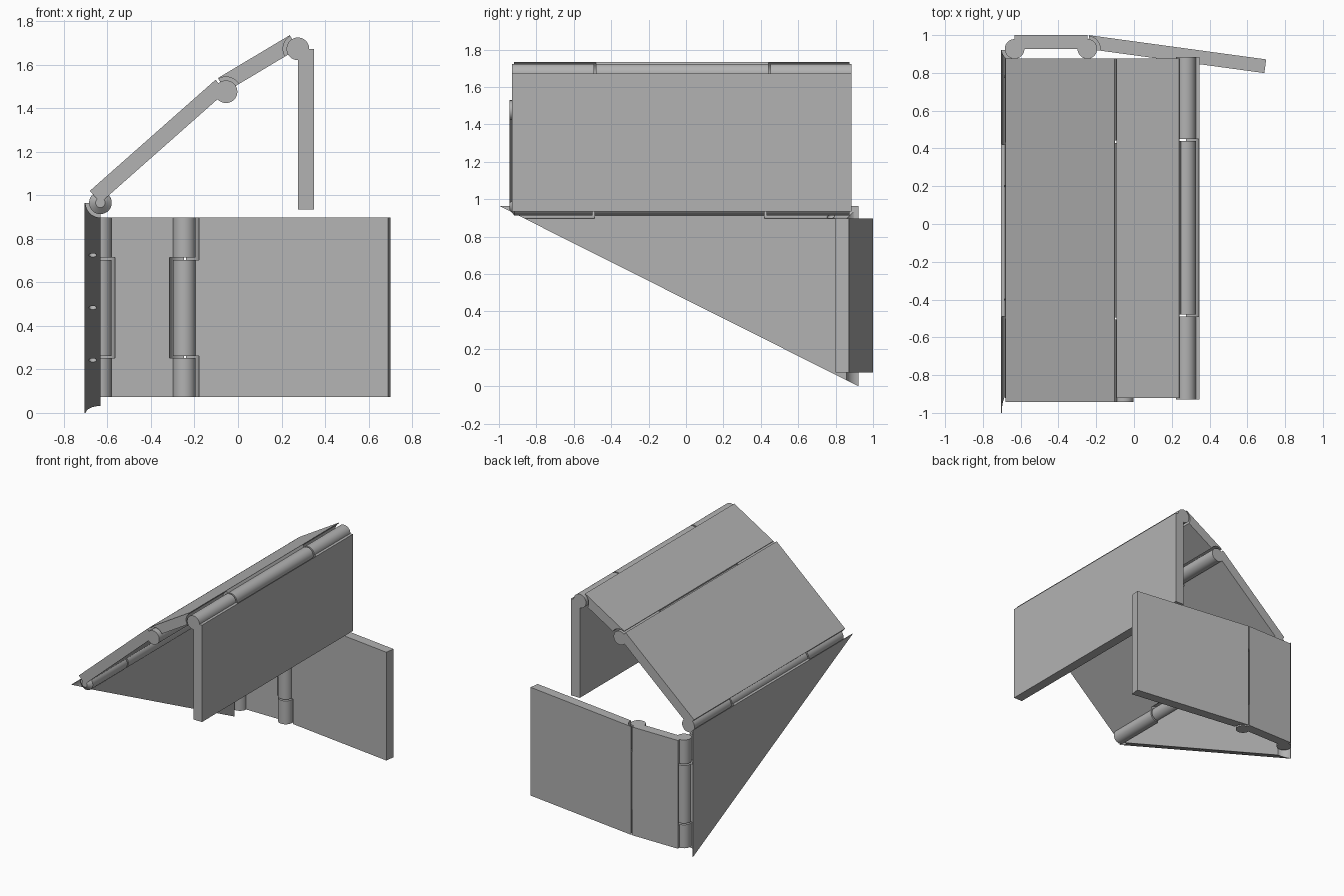
import bpy, bmesh, math
from mathutils import Matrix, Vector

if "Cube" in bpy.data.objects:
    bpy.data.objects.remove(bpy.data.objects["Cube"])

T = 0.073          # leaf thickness
R = 0.052          # knuckle radius
CLEAR = 0.068      # socket radius
GAP = 0.011        # axial gap between knuckles

grey = bpy.data.materials.new("light grey")
grey.diffuse_color = (0.45, 0.45, 0.45, 1)
grey.use_nodes = True
grey.node_tree.nodes["Principled BSDF"].inputs["Base Color"].default_value = grey.diffuse_color


def make(name, bm, M=Matrix()):
    bmesh.ops.recalc_face_normals(bm, faces=bm.faces)
    bm.transform(M)
    me = bpy.data.meshes.new(name)
    bm.to_mesh(me)
    bm.free()
    ob = bpy.data.objects.new(name, me)
    bpy.context.collection.objects.link(ob)
    return ob


def prism(name, pts, lo, hi, M=Matrix()):
    """Extrude a 2D outline along local z."""
    bm = bmesh.new()
    f = bm.faces.new([bm.verts.new((x, y, lo)) for x, y in pts])
    ext = bmesh.ops.extrude_face_region(bm, geom=[f])["geom"]
    bmesh.ops.translate(bm, vec=(0, 0, hi - lo),
                        verts=[v for v in ext if isinstance(v, bmesh.types.BMVert)])
    return make(name, bm, M)


def rod(d, lo, hi, r, M, r2=None, seg=48):
    """Cylinder along local z, centred on (d, 0)."""
    bm = bmesh.new()
    bmesh.ops.create_cone(bm, cap_ends=True, segments=seg, radius1=r, radius2=r2 or r,
                          depth=hi - lo,
                          matrix=Matrix.Translation((d, 0, (lo + hi) / 2)))
    return make("tool", bm, M)


def combine(ob, tool, op):
    """Apply one boolean and remove the tool."""
    m = ob.modifiers.new("b", "BOOLEAN")
    m.operation, m.solver, m.object = op, "EXACT", tool
    dg = bpy.context.evaluated_depsgraph_get()
    me = bpy.data.meshes.new_from_object(ob.evaluated_get(dg))
    ob.modifiers.clear()
    ob.data = me
    bpy.data.objects.remove(tool)


def finish(ob):
    ob.data.materials.clear()
    ob.data.materials.append(grey)
    bpy.ops.object.select_all(action="DESELECT")
    ob.select_set(True)
    bpy.context.view_layer.objects.active = ob
    bpy.ops.object.shade_smooth_by_angle(angle=math.radians(30))


def hinge_side(ob, M, d, lo, hi, mid, owns, tip=False):
    """Cut the sockets for the neighbour, then add this leaf's own knuckles."""
    a, b = mid
    if owns == "middle":
        sockets, knuckles = [(lo - .1, a), (b, hi + .1)], [(a, b)]
    else:
        sockets, knuckles = [(a - GAP, b + GAP)], [(lo, a - GAP), (b + GAP, hi)]
    cuts = [rod(d, s, e, CLEAR, M) for s, e in sockets]
    adds = []
    for s, e in knuckles:
        if tip and e == hi:     # tapered knuckle end
            adds.append(rod(d, e - .025, e, R, M, r2=.022))
            e -= .025
        adds.append(rod(d, s, e, R, M))
    return cuts, adds


def build(ob, sides):
    for cuts, _ in sides:
        for c in cuts:
            combine(ob, c, "DIFFERENCE")
    for _, adds in sides:
        for k in adds:
            combine(ob, k, "UNION")
    finish(ob)


def frame(p, ang, vertical):
    """Local x along the leaf, y outward, z along the hinge axis."""
    c, s = math.cos(ang), math.sin(ang)
    if vertical:
        cols = (c, s, 0), (-s, c, 0), (0, 0, 1)
    else:
        cols = (c, 0, s), (-s, 0, c), (0, -1, 0)
    M = Matrix(cols).transposed().to_4x4()
    M.translation = Vector(p)
    return M


def leaf(name, p, q, vertical, span, first, last=None):
    """Flat leaf from hinge p to hinge or end q; first/last = (mid range, owns)."""
    pick = (0, 1) if vertical else (0, 2)
    dx, dy = (q[i] - p[i] for i in pick)
    L = math.hypot(dx, dy)
    M = frame(p, math.atan2(dy, dx), vertical)
    flip = (lambda r: r) if vertical else (lambda r: (-r[1], -r[0]))
    lo, hi = flip(span)
    ob = prism(name, [(0, 0), (L, 0), (L, T), (0, T)], lo, hi, M)
    sides = [hinge_side(ob, M, 0, lo, hi, flip(first[0]), first[1],
                        tip=name == "roof_long_leaf")]
    if last:
        sides.append(hinge_side(ob, M, L, lo, hi, flip(last[0]), last[1]))
    build(ob, sides)


# Hinge axes and the range of each middle knuckle
X0, ZT, YB = -0.632, 0.965, 0.927
roof = [(X0, 0, ZT), (-0.055, 0, 1.475), (0.275, 0, 1.672), (0.275, 0, 0.935)]
back = [(X0, YB, 0), (-0.247, YB, 0), (0.69, 0.799, 0)]
m1, m2, m3 = (-0.49, 0.42), (-0.495, 0.43), (-0.48, 0.44)
mb = (0.262, 0.703)

# Roof chain of three leaves
leaf("roof_long_leaf", roof[0], roof[1], False, (-0.943, 0.875), (m1, "outer"), (m2, "outer"))
leaf("roof_short_leaf", roof[1], roof[2], False, (-0.92, 0.875), (m2, "middle"), (m3, "middle"))
leaf("hanging_leaf", roof[2], roof[3], False, (-0.93, 0.885), (m3, "outer"))

# Back chain of two leaves
leaf("back_short_leaf", back[0], back[1], True, (0.073, 0.897), (mb, "outer"), (mb, "outer"))
leaf("back_long_leaf", back[1], back[2], True, (0.073, 0.897), (mb, "middle"))

# Triangular side plate, outline in y and z, extruded along x
Myz = Matrix(((0, 0, 1, 0), (1, 0, 0, 0), (0, 1, 0, 0), (0, 0, 0, 1)))
plate = prism("triangle_plate", [(-1, ZT), (YB - .005, 0), (YB - .005, ZT)],
              X0 - T, X0, Myz)
Mt, Mb = frame(roof[0], 0, False), frame(back[0], 0, True)
# Round holes running square to the sloping edge
slope = Vector((0, 0.965, 1.922)).normalized()
rot = slope.to_track_quat("Z", "Y").to_matrix().to_4x4()
for y in (-0.52, -0.04, 0.44):
    z = ZT * (1 - (y + 1) / 1.922)
    combine(plate, rod(0, -.1, .8, .018, Matrix.Translation((-0.667, y, z)) @ rot, seg=20),
            "DIFFERENCE")
build(plate, [hinge_side(plate, Mt, 0, -1, 1, (-m1[1], -m1[0]), "middle"),
              hinge_side(plate, Mb, 0, 0, 1, mb, "middle")])
